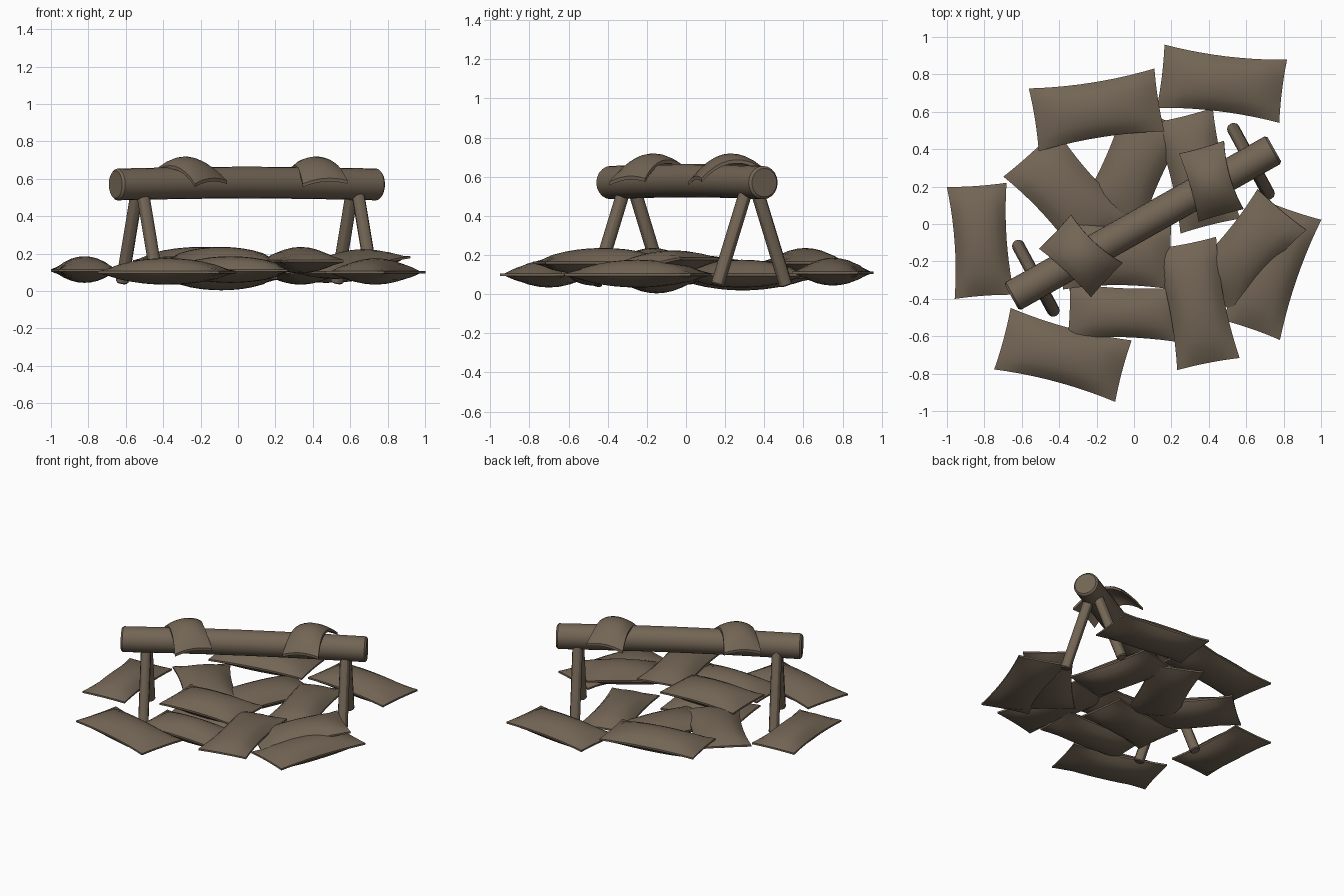
import bpy, bmesh, math
from mathutils import Vector, Matrix

if "Cube" in bpy.data.objects:
    bpy.data.objects.remove(bpy.data.objects["Cube"])

bark = bpy.data.materials.new("bark_brown")
bark.diffuse_color = (0.17, 0.13, 0.09, 1)
bark.use_nodes = True
bark.node_tree.nodes["Principled BSDF"].inputs["Base Color"].default_value = bark.diffuse_color


def finish(name, bm, angle=35):
    me = bpy.data.meshes.new(name)
    bmesh.ops.recalc_face_normals(bm, faces=bm.faces)
    bm.to_mesh(me)
    bm.free()
    ob = bpy.data.objects.new(name, me)
    bpy.context.collection.objects.link(ob)
    me.materials.append(bark)
    bpy.context.view_layer.objects.active = ob
    ob.select_set(True)
    bpy.ops.object.shade_smooth_by_angle(angle=math.radians(angle))
    ob.select_set(False)
    return ob


# Pinched, padded sheet: thin rim, bulging above and below; sag bends it lengthwise
def sheet(name, x, y, z, length, width, yaw, pitch=0, roll=0,
          top=0.070, bottom=0.060, sag=0.0, rim=0.012, droop=0.0):
    bm = bmesh.new()
    nu, nv = 10, 8
    rings = []
    for s, bulge in ((1, top), (-1, bottom)):
        grid = []
        for i in range(nu + 1):
            u = 2 * i / nu - 1
            row = []
            for j in range(nv + 1):
                v = 2 * j / nv - 1
                puff = ((1 - u * u) * (1 - v * v)) ** 0.68
                px = u * length / 2 * (1 - 0.02 * (1 - v * v))
                py = v * width / 2 * (1 - 0.13 * (1 - u * u))
                pz = s * (rim / 2 + bulge * puff) + sag * (0.5 - u * u) - droop * v * v
                row.append(bm.verts.new((px, py, pz)))
            grid.append(row)
        rings.append(grid)
    for g in rings:
        for i in range(nu):
            for j in range(nv):
                bm.faces.new((g[i][j], g[i + 1][j], g[i + 1][j + 1], g[i][j + 1]))
    a, b = rings
    for i in range(nu):
        for j in (0, nv):
            bm.faces.new((a[i][j], a[i + 1][j], b[i + 1][j], b[i][j]))
    for j in range(nv):
        for i in (0, nu):
            bm.faces.new((a[i][j], a[i][j + 1], b[i][j + 1], b[i][j]))
    r = math.radians
    bm.transform(Matrix.Translation((x, y, z)) @ Matrix.Rotation(r(yaw), 4, 'Z')
                 @ Matrix.Rotation(r(-pitch), 4, 'Y') @ Matrix.Rotation(r(roll), 4, 'X'))
    return finish(name, bm)


# Round pole along a list of points, with chamfered ends
def pole(name, points, radius, sides, chamfer):
    bm = bmesh.new()
    pts = [Vector(p) for p in points]
    d = (pts[-1] - pts[0]).normalized()
    q = d.to_track_quat('Z', 'Y')
    stations = [(pts[0], radius - chamfer), (pts[0] + d * chamfer, radius)]
    stations += [(p, radius) for p in pts[1:-1]]
    stations += [(pts[-1] - d * chamfer, radius), (pts[-1], radius - chamfer)]
    rings = []
    for c, rad in stations:
        rings.append([bm.verts.new(c + q @ Vector((rad * math.cos(t), rad * math.sin(t), 0)))
                      for t in (2 * math.pi * k / sides for k in range(sides))])
    for a, b in zip(rings, rings[1:]):
        for k in range(sides):
            n = (k + 1) % sides
            bm.faces.new((a[k], a[n], b[n], b[k]))
    bm.faces.new(rings[0])
    bm.faces.new(rings[-1])
    return finish(name, bm, 30)


# Sheets lying on the ground: x, y, z, length, width, yaw, pitch
ground = [
    (0.47, 0.75, 0.11, 0.66, 0.34, -7, 0),
    (-0.20, 0.61, 0.16, 0.68, 0.34, 9, 0),
    (-0.35, 0.15, 0.11, 0.62, 0.38, -48, 0),
    (-0.01, 0.29, 0.085, 0.64, 0.36, 66, 0),
    (0.335, 0.285, 0.10, 0.61, 0.33, -76, 0),
    (-0.82, -0.09, 0.11, 0.60, 0.32, 94, 0),
    (-0.38, -0.70, 0.10, 0.67, 0.34, -15, 0),
    (-0.04, -0.475, 0.11, 0.62, 0.30, -2, 0),
    (0.335, -0.425, 0.16, 0.66, 0.34, -79, 0),
    (0.735, -0.245, 0.10, 0.68, 0.33, 71, 0),
    (0.60, -0.15, 0.14, 0.60, 0.34, 50, 8),
    (-0.09, -0.17, 0.16, 0.58, 0.36, 0, 0),
    (-0.09, -0.15, 0.07, 0.56, 0.34, 8, 0),
]
for i, g in enumerate(ground):
    sheet(f"bark_sheet_{i + 1}", *g)

# Drying beam, slightly raised in the middle
a, b = Vector((-0.655, -0.39, 0.57)), Vector((0.75, 0.40, 0.57))
pole("beam", [a] + [a.lerp(b, t) + Vector((0, 0, 0.01 * math.sin(math.pi * t)))
                    for t in (0.2, 0.35, 0.5, 0.65, 0.8)] + [b], 0.085, 20, 0.012)

# Splayed leg pairs
side = Vector((-0.095, 0.175, 0))
for label, cx, cy in (("left", -0.525, -0.29), ("right", 0.625, 0.335)):
    for name, s in (("back", 1), ("front", -1)):
        c = Vector((cx, cy, 0))
        pole(f"{label}_{name}_leg", [c + side * s + Vector((0, 0, 0.045)),
                                     c + side * 0.12 * s + Vector((0, 0, 0.55))], 0.034, 12, 0.006)

# Sheets draped over the beam
for name, x, y, yaw in (("left", -0.285, -0.175, -43), ("right", 0.41, 0.225, -74)):
    sheet(f"draped_sheet_{name}", x, y, 0.645, 0.38, 0.25, yaw, -2, 4,
          top=0.02, bottom=-0.012, sag=0.09, rim=0.018, droop=0.02)
